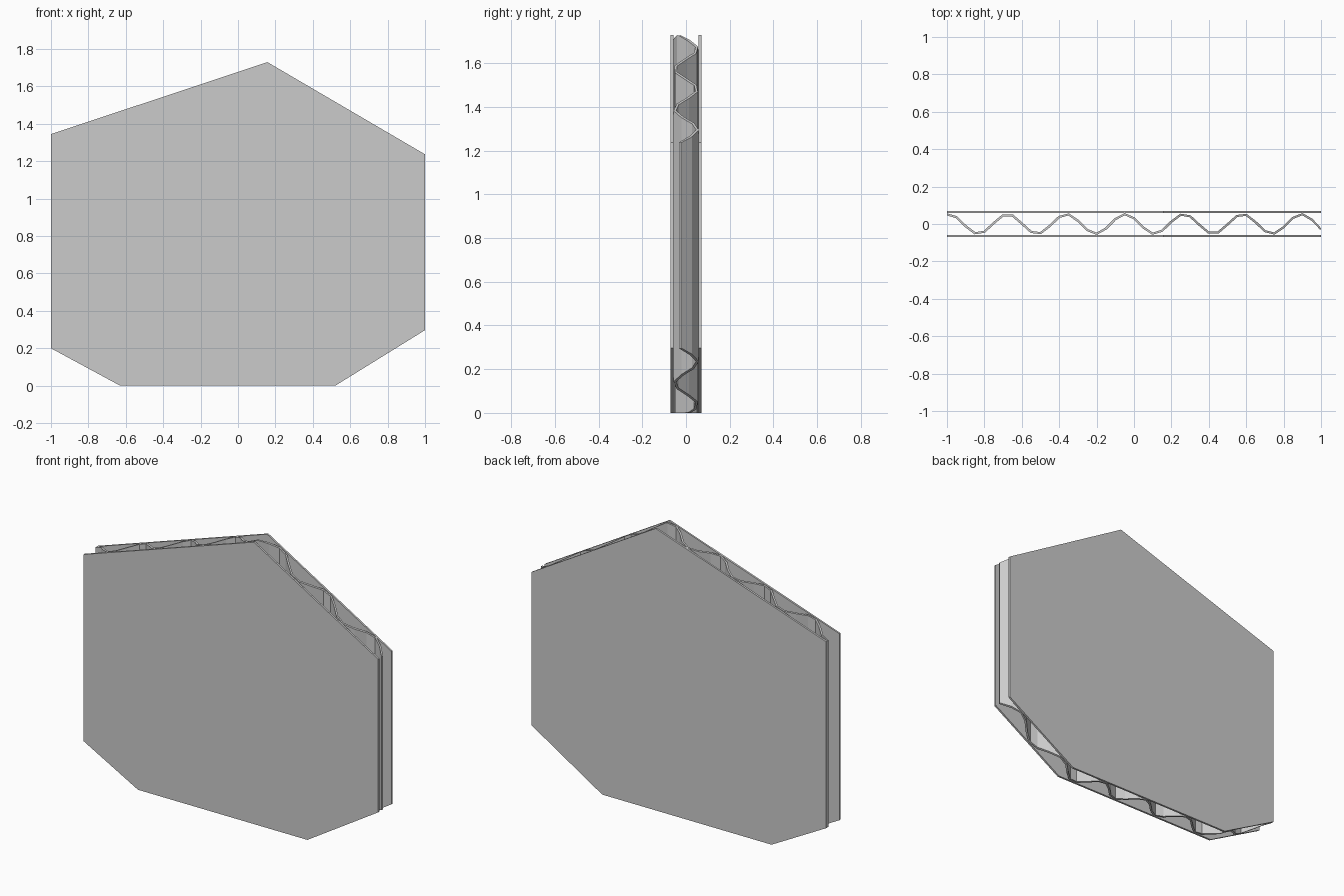
import bpy, bmesh, math

if "Cube" in bpy.data.objects:
    bpy.data.objects.remove(bpy.data.objects["Cube"])

# Outline of the board seen from the front: lower and upper chains (x, z)
LOWER = [(-1, 0.2), (-0.63, 0), (0.52, 0), (1, 0.297)]
UPPER = [(-1, 1.345), (0.157, 1.73), (1, 1.237)]
SHEET = 0.012


def height(chain, x):
    for (x0, z0), (x1, z1) in zip(chain, chain[1:]):
        if x <= x1:
            return z0 + (z1 - z0) * (x - x0) / (x1 - x0)
    return chain[-1][1]


def finish(name, bm):
    bmesh.ops.recalc_face_normals(bm, faces=bm.faces)
    mesh = bpy.data.meshes.new(name)
    bm.to_mesh(mesh)
    bm.free()
    obj = bpy.data.objects.new(name, mesh)
    bpy.context.collection.objects.link(obj)


def liner(name, y):
    bm = bmesh.new()
    outline = LOWER + UPPER[::-1]
    face = bm.faces.new([bm.verts.new((x, y, z)) for x, z in outline])
    ext = bmesh.ops.extrude_face_region(bm, geom=[face])
    verts = [v for v in ext["geom"] if isinstance(v, bmesh.types.BMVert)]
    bmesh.ops.translate(bm, verts=verts, vec=(0, SHEET, 0))
    finish(name, bm)


def flute(name):
    # Wave sampled along x, plus the outline corners, trimmed to the outline
    amp, freq, shift = 0.0525, 20, 0.99
    samples = [-1 + i * 0.05 for i in range(41)]

    def wave(x):
        return amp * math.cos(freq * (x + shift))

    def chord(x):
        i = max(0, min(39, int((x + 1) / 0.05 + 1e-6)))
        a, b = samples[i], samples[i + 1]
        t = (x - a) / 0.05
        return wave(a) * (1 - t) + wave(b) * t

    xs = sorted(samples + [-0.63, 0.52, 0.157])
    bm = bmesh.new()
    rings = []
    for x in xs:
        slope = -amp * freq * math.sin(freq * (x + shift))
        n = math.hypot(slope, 1)
        ring = []
        for side in (-1, 1):
            d = side * SHEET / 2
            px = max(-1, min(1, x - slope / n * d))
            py = chord(x) + d / n
            zs = (height(LOWER, px), height(UPPER, px))
            ring += [bm.verts.new((px, py, z)) for z in zs[::side]]
        rings.append(ring)
    for a, b in zip(rings, rings[1:]):
        for k in range(4):
            j = (k + 1) % 4
            bm.faces.new((a[k], a[j], b[j], b[k]))
    bm.faces.new(rings[0])
    bm.faces.new(rings[-1])
    finish(name, bm)


# Two flat facing sheets with the wavy core between them
liner("front_liner", -0.07)
liner("back_liner", 0.07 - SHEET)
flute("corrugated_core")
